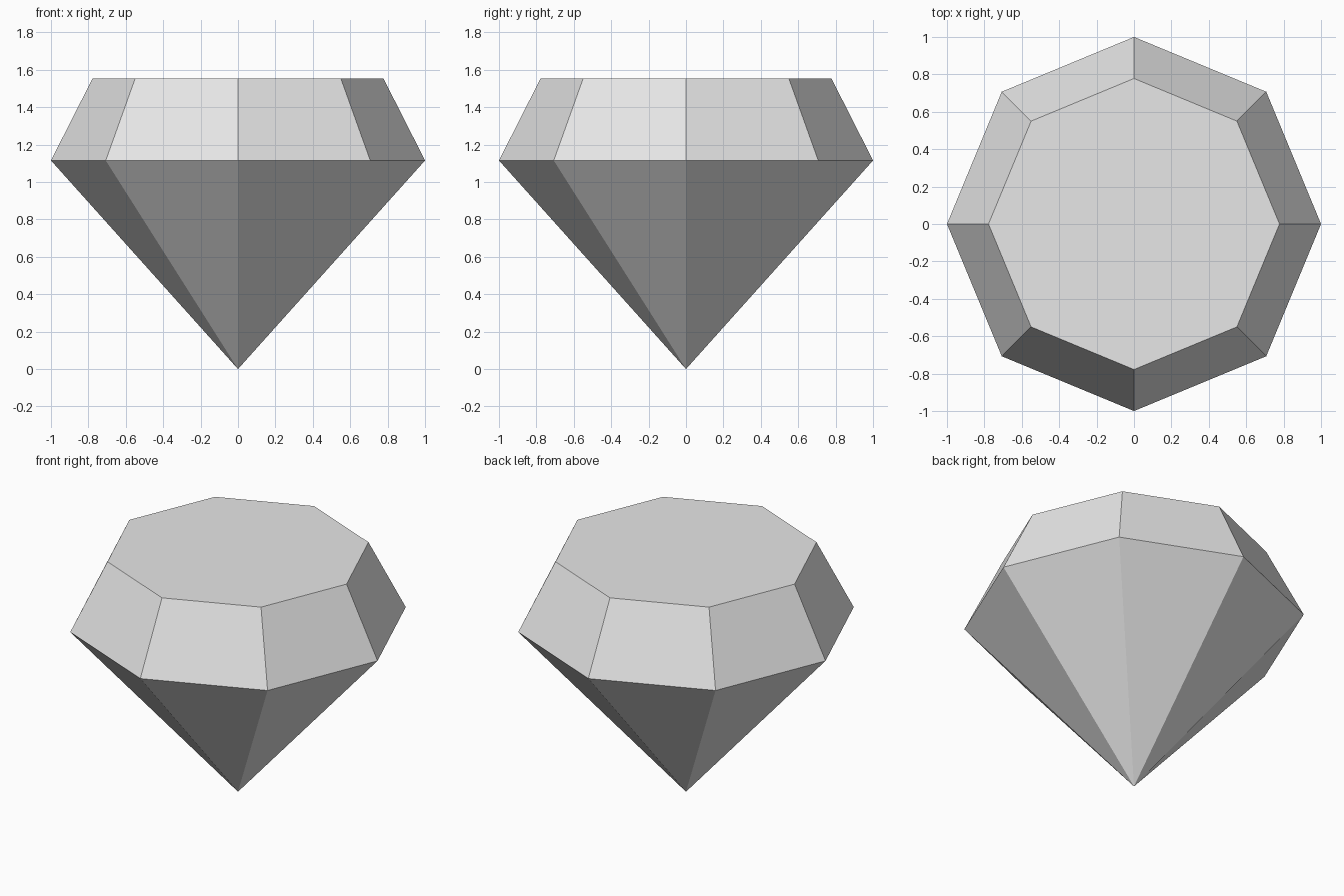
import bpy, bmesh, math

if "Cube" in bpy.data.objects:
    bpy.data.objects.remove(bpy.data.objects["Cube"])

SIDES = 8
GIRDLE_R, TABLE_R = 1.0, 0.778
GIRDLE_Z, TABLE_Z = 1.115, 1.553

grey = bpy.data.materials.new("light grey")
grey.diffuse_color = (0.8, 0.8, 0.8, 1)
grey.use_nodes = True
grey.node_tree.nodes["Principled BSDF"].inputs["Base Color"].default_value = grey.diffuse_color

bm = bmesh.new()


def ring(radius, z):
    """Octagon of vertices with a corner on each axis."""
    return [bm.verts.new((radius * math.cos(math.tau * i / SIDES),
                          radius * math.sin(math.tau * i / SIDES), z))
            for i in range(SIDES)]


# pointed base, widest ring and flat table
tip = bm.verts.new((0, 0, 0))
girdle = ring(GIRDLE_R, GIRDLE_Z)
table = ring(TABLE_R, TABLE_Z)

for i in range(SIDES):
    j = (i + 1) % SIDES
    bm.faces.new((tip, girdle[j], girdle[i]))                  # pavilion facet
    bm.faces.new((girdle[i], girdle[j], table[j], table[i]))   # crown facet
bm.faces.new(table)                                            # table facet

mesh = bpy.data.meshes.new("cut_gem")
bm.normal_update()
bm.to_mesh(mesh)
bm.free()
mesh.materials.append(grey)
gem = bpy.data.objects.new("cut_gem", mesh)
bpy.context.collection.objects.link(gem)
